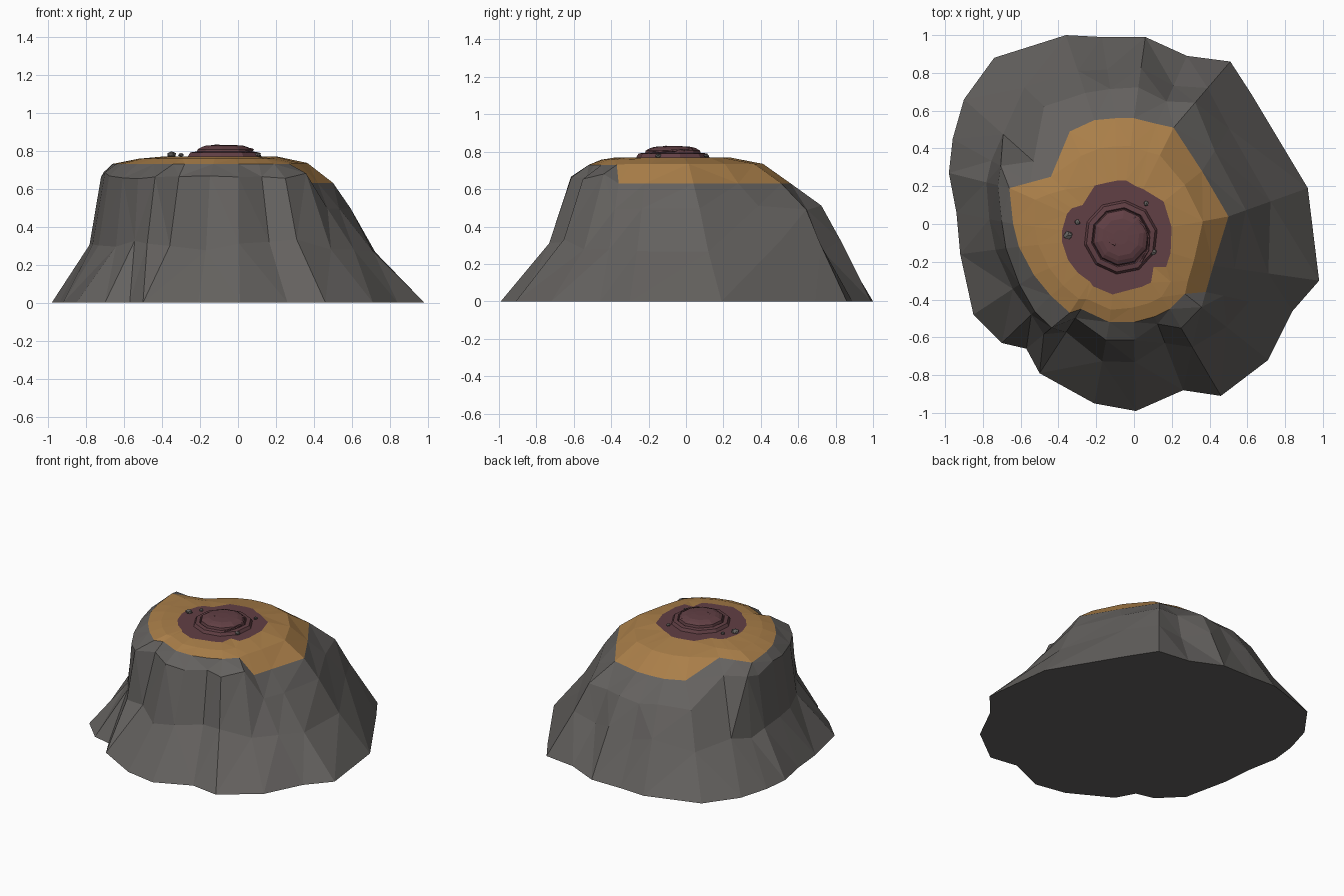
import bpy
import bmesh
import math
import random
from mathutils import Vector

random.seed(4)
cube = bpy.data.objects.get("Cube")
if cube:
    bpy.data.objects.remove(cube, do_unlink=True)


def material(name, color):
    mat = bpy.data.materials.new(name)
    mat.use_nodes = True
    mat.diffuse_color = (*color, 1)
    mat.node_tree.nodes["Principled BSDF"].inputs["Base Color"].default_value = (*color, 1)
    return mat


rock = material("dark grey rock", (0.127, 0.12, 0.114))
ochre = material("ochre crown", (0.40, 0.21, 0.066))
crust = material("dull red crust", (0.12, 0.05, 0.058))


def finish(name, bm, mats):
    bmesh.ops.recalc_face_normals(bm, faces=bm.faces)
    mesh = bpy.data.meshes.new(name)
    bm.to_mesh(mesh)
    bm.free()
    for mat in mats:
        mesh.materials.append(mat)
    obj = bpy.data.objects.new(name, mesh)
    bpy.context.collection.objects.link(obj)
    return obj


def loft(name, rings, mats, band_mats, close_bottom=True):
    """Skin closed rings of points from bottom to top, one material index per band."""
    bm = bmesh.new()
    loops = [[bm.verts.new(p) for p in ring] for ring in rings]
    count = len(rings[0])
    for lower, upper, index in zip(loops, loops[1:], band_mats):
        for i in range(count):
            j = (i + 1) % count
            face = bm.faces.new((lower[i], lower[j], upper[j], upper[i]))
            face.material_index = index
    top = bm.faces.new(loops[-1])
    top.material_index = band_mats[-1]
    if close_bottom:
        bm.faces.new(loops[0][::-1]).material_index = band_mats[0]
    quads = [f for f in bm.faces if len(f.verts) == 4]
    bmesh.ops.triangulate(bm, faces=quads, quad_method='SHORT_EDGE')
    return finish(name, bm, mats)


# Foot outline of the mountain, counter-clockwise from the left side
foot = [(.98, -.3), (.92, .19), (.62, .69), (.51, .86), (.28, .89), (.06, .99),
        (-.17, .99), (-.36, 1), (-.74, .88), (-.9, .66), (-.96, .45), (-.98, .27),
        (-.94, .06), (-.92, -.16), (-.85, -.48), (-.7, -.63), (-.57, -.66), (-.5, -.79),
        (-.21, -.95), (.01, -.99), (.26, -.88), (.46, -.91), (.71, -.72), (.84, -.46)]
# Lower edge of the coloured crown, in the same columns
brim = [(.42, -.22), (.5, .04), (.36, .28), (.21, .51), (.12, .53), (0, .56),
        (-.1, .56), (-.21, .55), (-.34, .49), (-.44, .25), (-.55, .22), (-.66, .19),
        (-.64, 0), (-.61, -.12), (-.53, -.27), (-.44, -.38), (-.34, -.47), (-.28, -.45),
        (-.13, -.52), (0, -.52), (.11, -.49), (.19, -.45), (.27, -.37), (.38, -.36)]
# How far each column stands out from brim to foot, at the waist and the shoulder
waist = [.52, .53, .55, .6, .56, .62, .6, .58, .6, .55, .5, .38,
         .42, .4, .35, .4, .6, .36, .48, .45, .36, .44, .5, .5]
shoulder = [.2, .22, .26, .38, .33, .38, .36, .32, .34, .2, .38, .19,
            .2, .22, .24, .33, .42, .14, .22, .2, .1, .22, .2, .2]

middle = Vector((-.08, -.07, 0))
rings = [[] for _ in range(6)]
for i, (f, b) in enumerate(zip(foot, brim)):
    high = 9 <= i <= 22           # the front and right side end in a higher cliff
    f = Vector((*f, 0))
    b = Vector((*b, .73 if high else .63))
    outward = (b - middle)
    outward.z = 0
    reach = .25 if i in (9, 22) else .29
    patch = middle + outward.normalized() * (reach + random.uniform(-.01, .015))
    patch.z = .77
    low = b.lerp(f, waist[i])
    low.z = .3 + random.uniform(-.04, .04)
    upper = b.lerp(f, shoulder[i])
    upper.z = (.67 if high else .5) + random.uniform(-.02, .02)
    inner = b.lerp(patch, .45)
    inner.z = .757 if high else .735
    for ring, point in zip(rings, (f, low, upper, b, inner, patch)):
        ring.append(point)

loft("mountain", rings, [rock, ochre, crust], [0, 0, 0, 1, 1, 2])

# Stepped plug of cooled crust on the summit
plug_profile = [(.2, .765), (.185, .79), (.158, .794), (.152, .785),
                (.146, .806), (.125, .818), (.1, .826), (.04, .83)]
sides = 10
plug = []
for radius, z in plug_profile:
    ring = []
    for k in range(sides):
        a = math.tau * k / sides + .2
        ring.append(Vector((-.07 + radius * math.cos(a), -.07 + radius * math.sin(a), z)))
    plug.append(ring)
loft("summit_plug", plug, [crust], [0] * len(plug))

# Raised crack curling over the plug
curve = bpy.data.curves.new("summit_ridge", 'CURVE')
curve.dimensions = '3D'
curve.bevel_depth = .006
curve.bevel_resolution = 0
curve.use_fill_caps = True
steps = 12
spline = curve.splines.new('POLY')
spline.points.add(steps - 1)
for k, point in enumerate(spline.points):
    t = k / (steps - 1)
    a = -.9 + t * 5
    r = .17 - .12 * t
    point.co = (-.07 + r * math.cos(a), -.07 + r * math.sin(a), .793 + .034 * t ** .6, 1)
curve.materials.append(crust)
bpy.context.collection.objects.link(bpy.data.objects.new("summit_ridge", curve))

# Loose stones lying around the plug
stones = [(-.35, -.06, .024), (-.3, .01, .016), (.065, .11, .016), (.1, -.15, .02)]
for n, (x, y, size) in enumerate(stones):
    bm = bmesh.new()
    bmesh.ops.create_icosphere(bm, subdivisions=1, radius=size)
    for v in bm.verts:
        v.co *= random.uniform(.8, 1.15)
        v.co.z *= .7
    stone = finish(f"loose_stone_{n + 1}", bm, [rock])
    stone.location = (x, y, .778)
